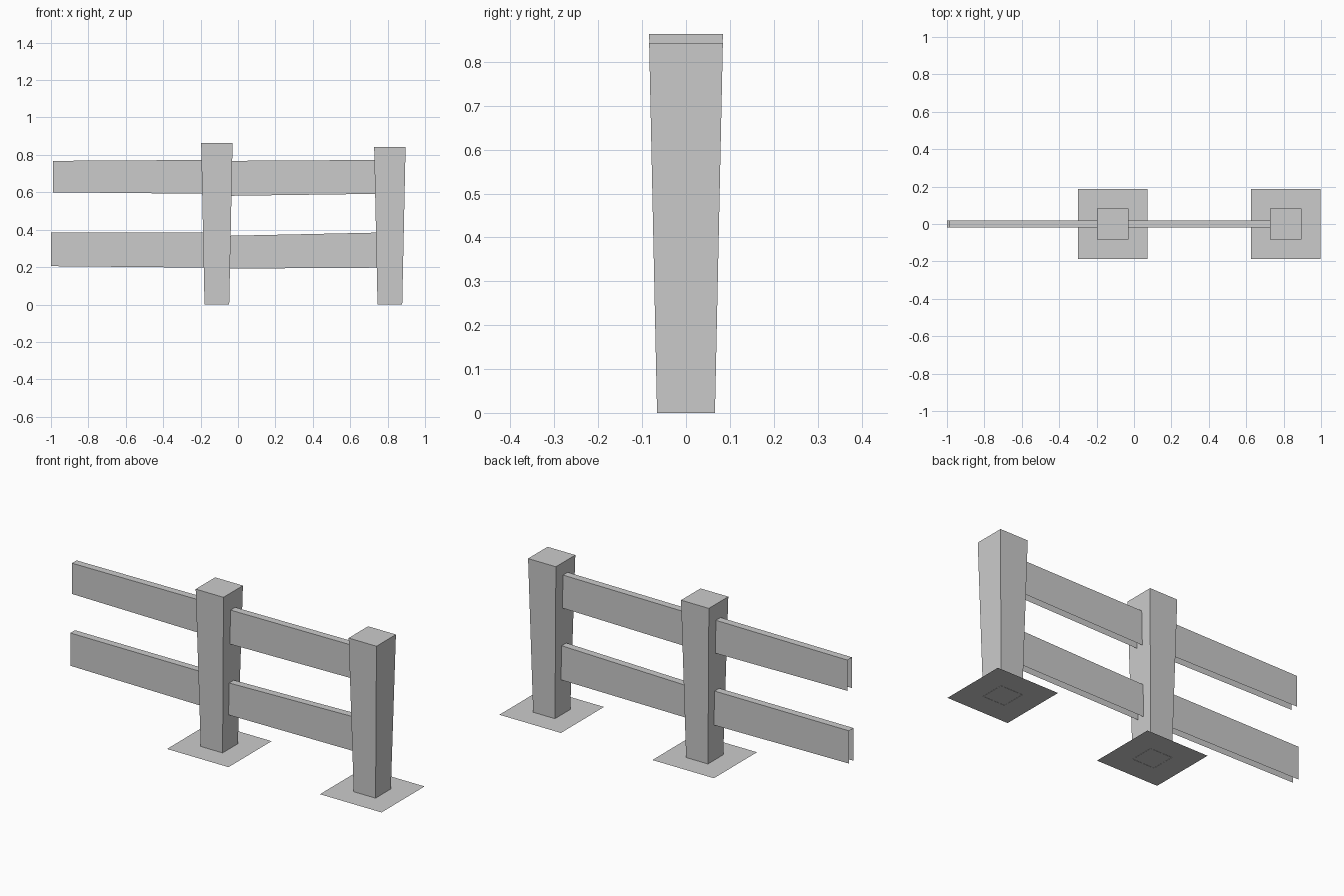
import bpy

cube = bpy.data.objects.get("Cube")
if cube:
    bpy.data.objects.remove(cube, do_unlink=True)

grey = bpy.data.materials.new("plain_grey")
grey.use_nodes = True
colour = (0.6, 0.6, 0.6, 1)
grey.diffuse_color = colour
grey.node_tree.nodes["Principled BSDF"].inputs["Base Color"].default_value = colour


def add_part(name, verts, faces):
    mesh = bpy.data.meshes.new(name)
    mesh.from_pydata(verts, [], faces)
    mesh.materials.append(grey)
    obj = bpy.data.objects.new(name, mesh)
    bpy.context.collection.objects.link(obj)
    return obj


def square(x, half, z):
    return [(x - half, -half, z), (x + half, -half, z),
            (x + half, half, z), (x - half, half, z)]


# Tapered post, open underneath, standing on a flat ground plate
def add_post(side, x, height):
    walls = [(i, (i + 1) % 4, (i + 1) % 4 + 4, i + 4) for i in range(4)]
    add_part(side + "_post", square(x, 0.066, 0) + square(x, 0.084, height),
             walls + [(4, 5, 6, 7)])
    add_part(side + "_ground_plate", square(x, 0.186, 0.001), [(0, 1, 2, 3)])


# Thin rail: front, back and top faces, open at the ends and underneath
def add_rail(name, start, end):
    verts = []
    for y in (-0.02, 0.02):
        for x, low, high in (start, end):
            verts += [(x, y, low), (x, y, high)]
    add_part(name, verts, [(0, 2, 3, 1), (4, 5, 7, 6), (1, 3, 7, 5)])


add_post("middle", -0.113, 0.863)
add_post("left", 0.812, 0.843)

add_rail("upper_right_rail", (-0.99, 0.6, 0.768), (-0.16, 0.592, 0.773))
add_rail("lower_right_rail", (-1.0, 0.205, 0.384), (-0.16, 0.197, 0.384))
add_rail("upper_left_rail", (-0.06, 0.581, 0.768), (0.76, 0.592, 0.773))
add_rail("lower_left_rail", (-0.07, 0.192, 0.367), (0.77, 0.197, 0.385))
